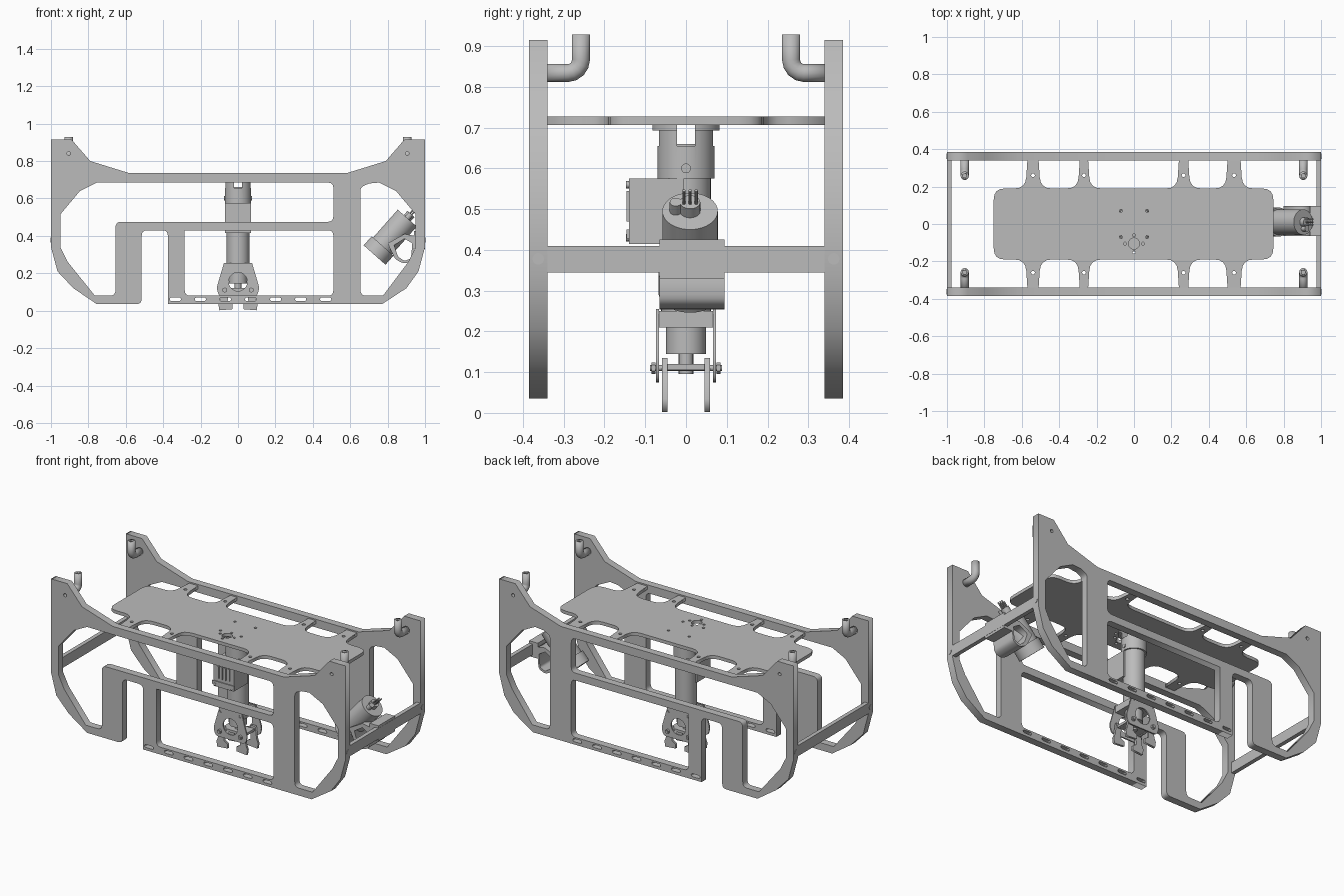
import bpy, math
from mathutils import Vector

cube = bpy.data.objects.get("Cube")
if cube:
    bpy.data.objects.remove(cube, do_unlink=True)

GREY = (0.5, 0.5, 0.5, 1)
mat = bpy.data.materials.new("plain grey")
mat.use_nodes = True
mat.diffuse_color = GREY
mat.node_tree.nodes["Principled BSDF"].inputs["Base Color"].default_value = GREY


def finish(name, smooth=False):
    ob = bpy.context.object
    ob.name = name
    ob.data.materials.clear()
    ob.data.materials.append(mat)
    if smooth:
        bpy.ops.object.shade_smooth_by_angle(angle=math.radians(35))
    return ob


def rounded(points):
    """Turn (x, y, radius) corners into short arcs."""
    out = []
    for i, p in enumerate(points):
        c = Vector(p[:2])
        r = p[2] if len(p) > 2 else 0
        if not r:
            out.append(c)
            continue
        a = c + (Vector(points[i - 1][:2]) - c).normalized() * r
        b = c + (Vector(points[(i + 1) % len(points)][:2]) - c).normalized() * r
        for k in range(5):
            t = k / 4
            out.append(a * (1 - t) ** 2 + c * 2 * t * (1 - t) + b * t * t)
    return out


def disc(x, y, r, n=20):
    return [(x + r * math.cos(math.tau * i / n), y + r * math.sin(math.tau * i / n)) for i in range(n)]


def slab(name, loops, lo, hi, upright=True):
    """Extrude an outline with holes; upright slabs lie in the xz plane."""
    cu = bpy.data.curves.new(name, "CURVE")
    cu.dimensions = "2D"
    cu.fill_mode = "BOTH"
    cu.extrude = (hi - lo) / 2
    for loop in loops:
        pts = rounded(loop)
        sp = cu.splines.new("POLY")
        sp.points.add(len(pts) - 1)
        for q, p in zip(sp.points, pts):
            q.co = (p.x, p.y, 0, 1)
        sp.use_cyclic_u = True
    ob = bpy.data.objects.new(name, cu)
    bpy.context.collection.objects.link(ob)
    mid = (lo + hi) / 2
    ob.location = (0, mid, 0) if upright else (0, 0, mid)
    ob.rotation_euler.x = math.pi / 2 if upright else 0
    bpy.ops.object.select_all(action="DESELECT")
    bpy.context.view_layer.objects.active = ob
    ob.select_set(True)
    bpy.ops.object.convert(target="MESH")
    return finish(name)


def box(name, lo, hi):
    lo, hi = Vector(lo), Vector(hi)
    bpy.ops.mesh.primitive_cube_add(size=1, location=(lo + hi) / 2)
    bpy.context.object.scale = hi - lo
    return finish(name)


def rod(name, a, b, r, n=32, r2=None):
    a, b = Vector(a), Vector(b)
    bpy.ops.mesh.primitive_cone_add(vertices=n, radius1=r, radius2=r if r2 is None else r2,
                                    depth=(b - a).length, location=(a + b) / 2)
    bpy.context.object.rotation_euler = (b - a).to_track_quat("Z", "Y").to_euler()
    return finish(name, True)


def cut(ob, *cutters):
    for c in cutters:
        m = ob.modifiers.new("cut", "BOOLEAN")
        m.operation, m.object, m.solver = "DIFFERENCE", c, "EXACT"
        c.hide_render = True
        c.hide_set(True)


# Side panels: one outline with three windows, rail slots and bolt holes
R = 0.03
outline = [(-1, .915), (-.89, .915), (-.79, .8), (-.58, .735), (.58, .735), (.79, .8),
           (.89, .915), (1, .915), (1, .34), (.965, .21), (.9, .12), (.77, .035),
           (-.375, .035), (-.375, .43, R), (-.515, .43, R), (-.515, .035, R),
           (-.755, .035), (-.88, .12), (-.965, .21), (-1, .34)]
long_window = [(-.755, .685), (.51, .685, R), (.51, .475, R), (-.655, .475, R), (-.655, .08, R),
               (-.765, .08), (-.91, .26), (-.95, .34), (-.95, .515), (-.845, .64)]
low_window = [(-.285, .43), (.51, .43, R), (.51, .08, R), (-.285, .08, R)]
end_window = [(.655, .66, .02), (.7, .68), (.755, .685), (.845, .64), (.95, .515), (.95, .34),
              (.91, .26), (.775, .08), (.655, .08, R)]
slots = [[(x - .03, .052, .01), (x + .03, .052, .01), (x + .03, .07, .01), (x - .03, .07, .01)]
         for x in (-.335 + .134 * i for i in range(7))]
holes = [disc(s * .905, .84, .01) for s in (-1, 1)]
for name, y0 in (("front_side_panel", -.385), ("back_side_panel", .34)):
    panel = slab(name, [outline, long_window, low_window, end_window] + slots + holes, y0, y0 + .045)
    mid = y0 + .0225
    for s in (-1, 1):
        rod(name + "_bolt_ring", (s * .99, mid, .378), (s * 1.002, mid, .378), .014, 20)

# Crossbars joining the panels at both ends
for name, s in (("left_crossbar", 1), ("right_crossbar", -1)):
    xs = sorted((s * .975, s))
    box(name, (xs[0], -.341, .345), (xs[1], .341, .41))

# Deck plate with four arms on each long edge
F = .06
arms = [(.58, .49), (.30, .23), (-.235, -.30), (-.50, -.58)]
edge = [(.745, .19, F)]
for a, b in arms:
    edge += [(a, .19, F), (a - .01, .341), (b + .01, .341), (b, .19, F)]
edge.append((-.75, .19, F))
plate = edge + [(p[0], -p[1], *p[2:]) for p in reversed(edge)]
plate_holes = [disc(0, -.105, .03)]
plate_holes += [disc((a + b) / 2, s * .26, .01, 12) for a, b in arms for s in (-1, 1)]
plate_holes += [disc(s * x, y, .008, 12) for x, y in ((.07, .07), (.07, -.07), (.048, -.105)) for s in (-1, 1)]
plate_holes += [disc(0, y, .008, 12) for y in (-.06, -.15)]
slab("deck_plate", [plate] + plate_holes, .707, .727, False)

# Bent tube pegs at the four top corners
for sx in (-1, 1):
    for sy in (-1, 1):
        cu = bpy.data.curves.new("corner_peg", "CURVE")
        cu.dimensions = "3D"
        cu.bevel_depth, cu.bevel_resolution, cu.use_fill_caps = .0225, 5, True
        path = [(.345, .834), (.29, .834)]
        path += [(.29 - .032 * math.sin(t), .866 - .032 * math.cos(t)) for t in (.4, .8, 1.2, 1.57)]
        path.append((.258, .928))
        sp = cu.splines.new("POLY")
        sp.points.add(len(path) - 1)
        for q, (y, z) in zip(sp.points, path):
            q.co = (sx * .905, sy * y, z, 1)
        ob = bpy.data.objects.new("corner_peg", cu)
        bpy.context.collection.objects.link(ob)
        bpy.ops.object.select_all(action="DESELECT")
        bpy.context.view_layer.objects.active = ob
        ob.select_set(True)
        bpy.ops.object.convert(target="MESH")
        peg = finish("corner_peg", True)
        cut(peg, rod("peg_bore", (sx * .905, sy * .258, .88), (sx * .905, sy * .258, .95), .01, 16))

# Arm column: slotted collar under the deck, then a long barrel
slot_x = box("collar_slot_x", (-.2, -.022, .655), (.2, .022, .72))
slot_y = box("collar_slot_y", (-.022, -.2, .655), (.022, .2, .72))
for name, z0, z1, r in (("collar_flange", .693, .707, .085), ("collar", .575, .694, .07)):
    cut(rod(name, (0, 0, z0), (0, 0, z1), r, 40), slot_x, slot_y)
rod("collar_screw", (-.074, 0, .6), (.074, 0, .6), .012, 16)
rod("column_barrel", (0, 0, .25), (0, 0, .66), .061, 40)

# Motor housing on the front of the column, with ribs and screws
box("motor_housing", (-.07, -.14, .415), (.07, -.005, .575))
for x in (-.036, -.012, .012, .036):
    box("housing_rib", (x - .007, -.146, .47), (x + .007, -.139, .545))
for x in (-.056, .056):
    for z in (.43, .56):
        rod("housing_screw", (x, -.147, z), (x, -.139, z), .009, 12)
box("housing_band", (-.075, -.146, .428), (.075, -.139, .45))

# Gripper: yoke, drive, pierced cheek plates, axles and four fingers
box("gripper_yoke", (-.075, -.07, .21), (.075, .07, .25))
rod("gripper_drive", (0, 0, .145), (0, 0, .215), .049, 32)
rod("drive_shaft", (0, 0, .095), (0, 0, .15), .018, 16)
cheek = [(-.075, .255), (.075, .255), (.115, .12, .02), (.1, .075, .02), (-.1, .075, .02), (-.115, .12, .02)]
cheek_holes = [disc(0, .155, .05, 28)] + [disc(s * .065, .235, .008, 12) for s in (-1, 1)]
for y in (-.07, .07):
    slab("gripper_cheek", [cheek] + cheek_holes, y - .004, y + .004)
box("gripper_bridge", (-.08, -.045, .105), (.08, .045, .12))
for s in (-1, 1):
    rod("gripper_axle", (s * .07, -.088, .11), (s * .07, .088, .11), .007, 12)
    for y in (-.08, .08):
        rod("axle_nut", (s * .07, y - .005, .11), (s * .07, y + .005, .11), .014, 6)
    finger = [(s * x, z) for x, z in ((.05, .135), (.085, .135), (.095, .06), (.105, .035),
                                      (.1, .002), (.03, .008), (.03, .035), (.055, .05))]
    for y in (-.052, .052):
        slab("gripper_finger", [finger], y - .007, y + .007)

# Inspection camera: tilted body, stepped lens ring and connector pins
low, high, cy = Vector((.75, .01, .32)), Vector((.905, .01, .495)), Vector((0, .01, 0))
axis = (high - low).normalized()
rod("camera_body", low, high, .068, 40)
ring = rod("camera_lens_ring", low - axis * .03, low + axis * .035, .078, 40)
cut(ring, rod("lens_recess", low - axis * .05, low - axis * .012, .055, 32))
for y, r, h in ((.01, .025, .03), (-.025, .015, .03)):
    base = Vector((high.x, y, high.z))
    rod("camera_connector", base - axis * .01, base + axis * h, r, 20)
for y in (-.005, .01, .025):
    for dx in (-.008, .008):
        base = Vector((high.x + dx, y, high.z))
        rod("camera_pin", base, base + axis * .068, .004, 8)

# Hollow camera bracket clamped on the left crossbar
loop = [(.8, .36), (.84, .275, .02), (.89, .25, .02), (.935, .27, .02), (.945, .4), (.89, .41)]
inner = [(.835, .35), (.855, .29, .01), (.89, .265, .01), (.925, .28, .01), (.932, .36), (.89, .385)]
slab("camera_bracket", [loop, inner], -.065, .095)
box("bracket_clamp", (.94, -.065, .33), (.999, .095, .425))
